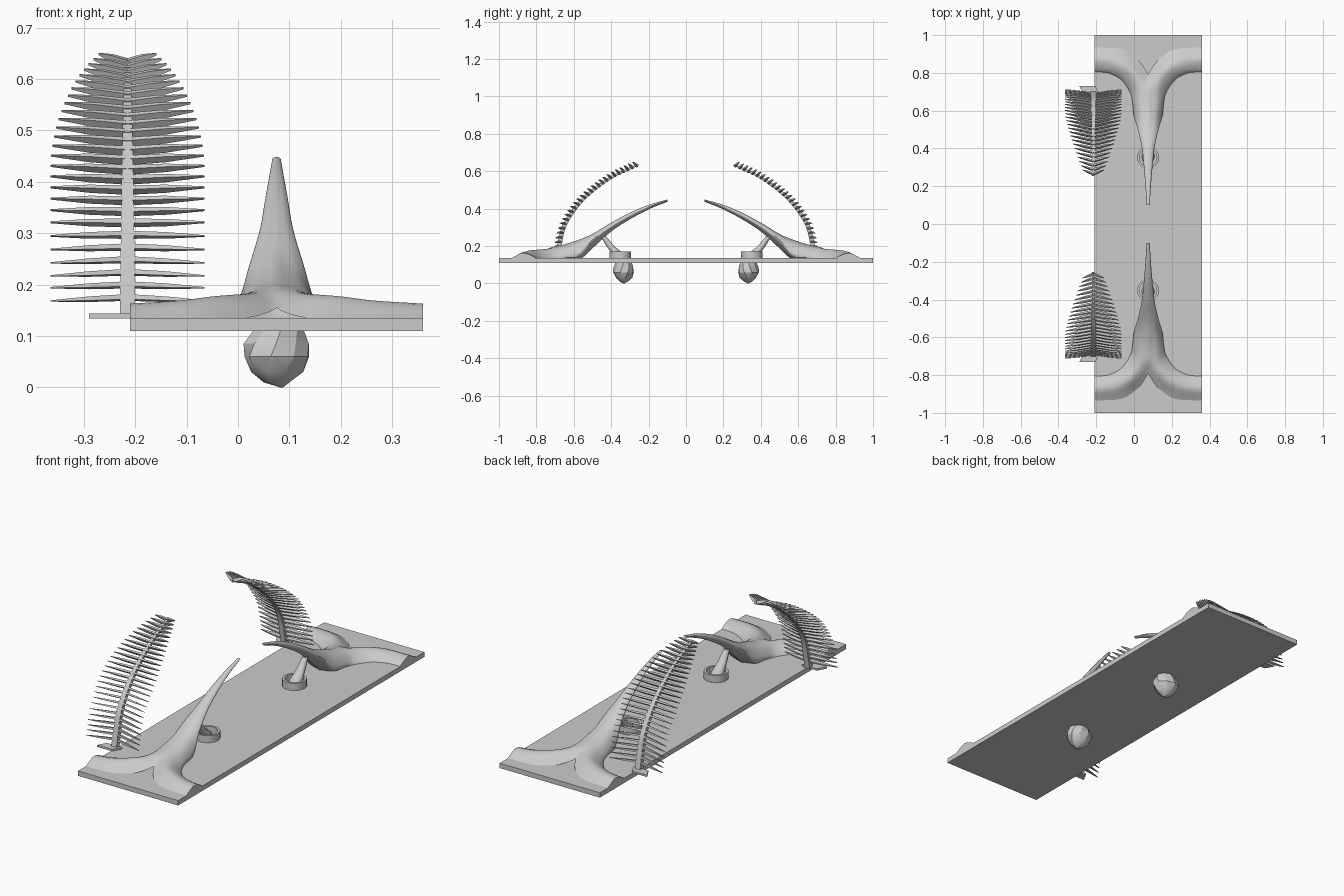
import bpy, bmesh, math, random
from mathutils import Vector as V

if "Cube" in bpy.data.objects:
    bpy.data.objects.remove(bpy.data.objects["Cube"])

random.seed(4)
CX = 0.075          # centre line of the slab


def finish(name, bm, mirror=(False, True), smooth=None):
    """Turn a bmesh (x measured from CX) into an object mirrored about CX and y = 0."""
    bmesh.ops.recalc_face_normals(bm, faces=bm.faces)
    me = bpy.data.meshes.new(name)
    bm.to_mesh(me)
    bm.free()
    ob = bpy.data.objects.new(name, me)
    bpy.context.collection.objects.link(ob)
    ob.location.x = CX
    if any(mirror):
        m = ob.modifiers.new("mirror", 'MIRROR')
        m.use_axis = (mirror[0], mirror[1], False)
        m.merge_threshold = 0.0005
    if smooth:
        bpy.ops.object.select_all(action='DESELECT')
        ob.select_set(True)
        bpy.context.view_layer.objects.active = ob
        bpy.ops.object.shade_smooth_by_angle(angle=math.radians(smooth))
    return ob


def spline(pts, n):
    """Catmull-Rom points, n steps per span."""
    p = [V(q) for q in pts]
    p = [2 * p[0] - p[1]] + p + [2 * p[-1] - p[-2]]
    out = []
    for i in range(1, len(p) - 2):
        a, b, c, d = p[i - 1:i + 3]
        for k in range(n):
            t = k / n
            out.append(0.5 * (2 * b + (c - a) * t + (2 * a - 5 * b + 4 * c - d) * t * t
                              + (3 * b - a - 3 * c + d) * t ** 3))
    return out + [p[-2]]


def loft(bm, rings, closed=True, caps=True):
    vs = [[bm.verts.new(q) for q in r] for r in rings]
    n = len(vs[0])
    for a, b in zip(vs, vs[1:]):
        for i in range(n if closed else n - 1):
            j = (i + 1) % n
            bm.faces.new((a[i], a[j], b[j], b[i]))
    if caps:
        bm.faces.new(vs[0])
        bm.faces.new(vs[-1])


# Base slab
bm = bmesh.new()
bmesh.ops.create_cube(bm, size=1)
for v in bm.verts:
    v.co = (v.co.x * 0.57, v.co.y * 2, 0.1225 + v.co.z * 0.025)
finish("base_slab", bm, (False, False))

# Forked horn: one half, given as inner, crest, outer and under rails
stations = []
for y, top, bot, w in [(-.1, .449, .437, .008), (-.2, .42, .396, .014), (-.3, .378, .343, .022),
                       (-.4, .325, .278, .032), (-.5, .265, .188, .053), (-.57, .235, .128, .073),
                       (-.65, .209, .125, .082)]:
    mid = max((top + bot) / 2, .135)
    if y < -.52:
        mid = .15 if y > -.6 else .137
    h = top - mid
    stations.append([(0, y, top), (-w * .68, y, mid + h * .72), (-w, y, mid), (0, y, bot)])
stations += [
    [(0, -.73, .190), (-.055, -.72, .183), (-.10, -.705, .135), (-.06, -.71, .125)],
    [(0, -.79, .155), (-.075, -.785, .181), (-.145, -.765, .135), (-.08, -.78, .125)],
    [(-.06, -.875, .135), (-.125, -.835, .177), (-.205, -.797, .135), (-.13, -.83, .125)],
    [(-.14, -.925, .135), (-.19, -.862, .169), (-.25, -.804, .135), (-.19, -.86, .125)],
    [(-.285, -.935, .135), (-.285, -.87, .163), (-.285, -.805, .135), (-.285, -.87, .125)]]
rails = [spline([s[k] for s in stations], 5) for k in range(4)]
bm = bmesh.new()
loft(bm, [spline(r, 5) for r in zip(*rails)], closed=False, caps=False)
bm.verts.ensure_lookup_table()
bm.faces.new(bm.verts[:16])
bm.faces.new(bm.verts[-16:])
for v in bm.verts:
    v.co.x = min(v.co.x, 0)
finish("forked_horn", bm, (True, True), 40)

# Socket ring on the slab
bm = bmesh.new()
N = 20
prof = [(.058, .13), (.058, .172), (.046, .172), (.046, .13)]
loft(bm, [[(r * math.cos(2 * math.pi * i / N), -.352 + r * math.sin(2 * math.pi * i / N), z)
           for i in range(N)] for r, z in prof], caps=False)
finish("socket_ring", bm, smooth=40)

# Slanted stem from the socket up to the horn
bm = bmesh.new()
path = [(-.355, .13, .036), (-.37, .165, .03), (-.405, .2, .022), (-.44, .25, .015)]
loft(bm, [[(r * math.cos(math.pi * i / 5), y + r * math.sin(math.pi * i / 5), z)
           for i in range(10)] for y, z, r in path])
finish("stem", bm, smooth=50)

# Faceted bulb below the slab
bm = bmesh.new()
rings = []
for r, z in [(.046, .13), (.052, .108), (.063, .085), (.066, .06), (.050, .03), (.026, .01)]:
    ring = []
    for i in range(9):
        a = 2 * math.pi * i / 9 + z * 6
        k = r * random.uniform(.93, 1.07)
        ring.append((k * math.cos(a), -.332 + .85 * k * math.sin(a), z))
    rings.append(ring)
rings.append([(.003 * math.cos(i * .698) + .01, -.332 + .003 * math.sin(i * .698), 0) for i in range(9)])
loft(bm, rings)
finish("bulb", bm, smooth=30)

# Fern spine curve, resampled by arc length
FX = -.215 - CX
pts = spline([(FX, -.69, .137), (FX, -.678, .2), (FX, -.645, .32), (FX, -.55, .45),
              (FX, -.41, .56), (FX, -.255, .635)], 30)
dist = [0]
for a, b in zip(pts, pts[1:]):
    dist.append(dist[-1] + (b - a).length)


def at(t):
    s = t * dist[-1]
    i = next((k for k in range(1, len(pts)) if dist[k] >= s), len(pts) - 1)
    f = (s - dist[i - 1]) / (dist[i] - dist[i - 1])
    tan = (pts[i] - pts[i - 1]).normalized()
    return pts[i - 1].lerp(pts[i], f), tan, V((0, -tan.z, tan.y))


bm = bmesh.new()
rings = []
for k in range(25):
    t = k / 24
    p, tan, nor = at(t)
    w, d = .015 - .009 * t, .013 - .008 * t
    rings.append([p + V((sx * w, 0, 0)) + nor * sn * d
                  for sx, sn in ((-1, -1), (1, -1), (1, 1), (-1, 1))])
loft(bm, rings)
finish("fern_spine", bm, smooth=30)

# Fern leaflets: tapered blades in pairs along the spine
bm = bmesh.new()
COUNT = 27
for k in range(COUNT):
    t = .055 + .93 * k / (COUNT - 1)
    p, tan, nor = at(t)
    length = .15 if t < .45 else .15 - .095 * ((t - .45) / .54) ** 1.6
    for s in (-1, 1):
        rings = []
        for f, w, d in ((0, .005, .009), (.5, .004, .008), (1, .001, .002)):
            c = p + V((s * length * f, 0, 0)) + nor * .026 * f - tan * .012 * f
            rings.append([c + tan * a * w + nor * b * d
                          for a, b in ((-1, -1), (1, -1), (1, 1), (-1, 1))])
        loft(bm, rings)
finish("fern_leaflets", bm)

# Thin foot plate under each fern
bm = bmesh.new()
foot = [(-.29, -.73), (-.205, -.73), (-.18, -.685), (-.265, -.685)]
loft(bm, [[(x - CX, y, z) for x, y in foot] for z in (.134, .144)])
finish("fern_foot", bm)
